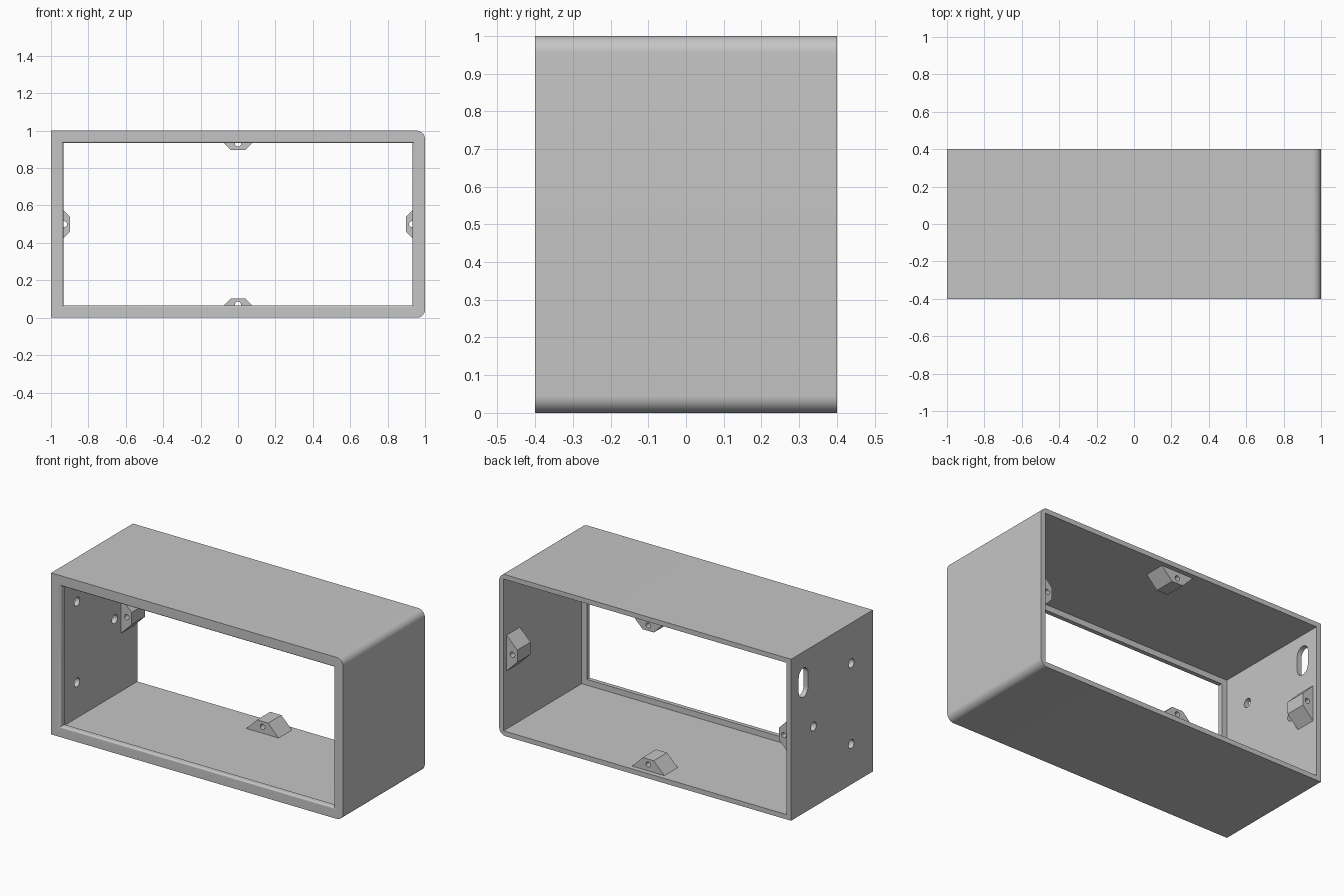
import bpy, bmesh
from math import cos, sin, pi
from mathutils import Matrix, Vector

old = bpy.data.objects.get("Cube")
if old:
    bpy.data.objects.remove(old, do_unlink=True)

WIDTH, DEPTH, HEIGHT = 2.0, 0.8, 1.0
WALL, LIP, LIP_DEPTH = 0.03, 0.066, 0.035
CORNER, FLARE = 0.045, 0.012

grey = bpy.data.materials.new("plain grey")
grey.use_nodes = True
colour = (0.56, 0.56, 0.56, 1)
grey.diffuse_color = colour
grey.node_tree.nodes["Principled BSDF"].inputs["Base Color"].default_value = colour


def loft(name, rings):
    """Closed solid through a list of equal-length point rings."""
    bm = bmesh.new()
    loops = [[bm.verts.new(p) for p in ring] for ring in rings]
    n = len(loops[0])
    for a, b in zip(loops, loops[1:]):
        for i in range(n):
            j = (i + 1) % n
            bm.faces.new((a[i], a[j], b[j], b[i]))
    bm.faces.new(loops[0])
    bm.faces.new(loops[-1])
    bmesh.ops.recalc_face_normals(bm, faces=bm.faces)
    mesh = bpy.data.meshes.new(name)
    bm.to_mesh(mesh)
    bm.free()
    mesh.materials.append(grey)
    obj = bpy.data.objects.new(name, mesh)
    bpy.context.collection.objects.link(obj)
    return obj


def prism(name, outline, axis, start, end):
    """Extrude a 2D outline: (x, z) along y, or (y, z) along x."""
    def place(p, t):
        return (p[0], t, p[1]) if axis == "y" else (t, p[0], p[1])
    return loft(name, [[place(p, t) for p in outline] for t in (start, end)])


def capsule(u, v, radius, straight=0.0, steps=16):
    """Circle, or an upright slot when straight is above zero."""
    pts = []
    for side in (0, 1):
        for i in range(steps + 1 - (straight == 0)):
            a = pi * (side + i / steps)
            offset = straight / 2 * (1 - 2 * side)
            pts.append((u + radius * cos(a), v + offset + radius * sin(a)))
    return pts


def cut(obj, cutters):
    """Subtract the cutters, keep the result and remove the cutters."""
    for c in cutters:
        c.hide_render = True
        mod = obj.modifiers.new("cut", "BOOLEAN")
        mod.operation, mod.solver, mod.object = "DIFFERENCE", "EXACT", c
    graph = bpy.context.evaluated_depsgraph_get()
    mesh = bpy.data.meshes.new_from_object(obj.evaluated_get(graph))
    obj.modifiers.clear()
    obj.data = mesh
    for c in cutters:
        bpy.data.objects.remove(c, do_unlink=True)


def smooth(obj):
    bpy.ops.object.select_all(action="DESELECT")
    obj.select_set(True)
    bpy.context.view_layer.objects.active = obj
    bpy.ops.object.shade_smooth_by_angle(angle=pi / 6)


# Case: square corners on one side, rounded corners on the other
outline = [(-WIDTH / 2, HEIGHT), (-WIDTH / 2, 0)]
for side, cz in ((-1, CORNER), (0, HEIGHT - CORNER)):
    for i in range(13):
        a = pi / 2 * (side + i / 12)
        outline.append((WIDTH / 2 - CORNER + CORNER * cos(a), cz + CORNER * sin(a)))
case = prism("case", outline, "y", -DEPTH / 2, DEPTH / 2)


# Inside: front opening with a rounded edge, then the wider cavity
def rectangle(inset, y):
    x = WIDTH / 2 - inset
    return [(-x, y, inset), (x, y, inset), (x, y, HEIGHT - inset), (-x, y, HEIGHT - inset)]


front = -DEPTH / 2
rings = [rectangle(LIP - FLARE, front - 0.02)]
for i in range(9):
    a = pi / 2 * i / 8
    rings.append(rectangle(LIP - FLARE * cos(a), front + FLARE * sin(a)) if i else
                 rectangle(LIP - FLARE, front))
# arc runs from the front face round into the opening
for i in range(1, 9):
    a = pi / 2 * i / 8
    rings[i + 1] = rectangle(LIP - FLARE * (1 - sin(a)), front + FLARE * (1 - cos(a)))
rings += [rectangle(LIP, front + LIP_DEPTH), rectangle(WALL, front + LIP_DEPTH),
          rectangle(WALL, DEPTH / 2 + 0.02)]
cutters = [loft("cavity_cutter", rings)]

# Screw holes and cable slot in the square side wall
x0, x1 = -WIDTH / 2 - 0.05, -WIDTH / 2 + WALL + 0.03
for y, z in ((-0.19, 0.75), (-0.19, 0.25), (0.18, 0.5)):
    cutters.append(prism("hole_cutter", capsule(y, z, 0.027), "x", x0, x1))
cutters.append(prism("slot_cutter", capsule(0.28, 0.81, 0.045, 0.09), "x", x0, x1))
cut(case, cutters)
smooth(case)

# Drilled mounting brackets in the middle of each wall
half_x, half_z = WIDTH / 2 - WALL, HEIGHT / 2 - WALL
places = (("bottom", 0, half_z), ("left", -1, half_x), ("top", 2, half_z), ("right", 1, half_x))
for label, turns, reach in places:
    shape = [(-0.113, -0.002), (0.113, -0.002), (0.038, 0.073), (-0.038, 0.073)]
    bracket = prism(label + "_bracket", shape, "y", 0.24, 0.37)
    cut(bracket, [prism("bore_cutter", capsule(0, 0.04, 0.016), "y", 0.2, 0.4)])
    bracket.data.transform(Matrix.Translation(Vector((0, 0, HEIGHT / 2)))
                           @ Matrix.Rotation(turns * pi / 2, 4, "Y")
                           @ Matrix.Translation(Vector((0, 0, -reach))))
    smooth(bracket)
